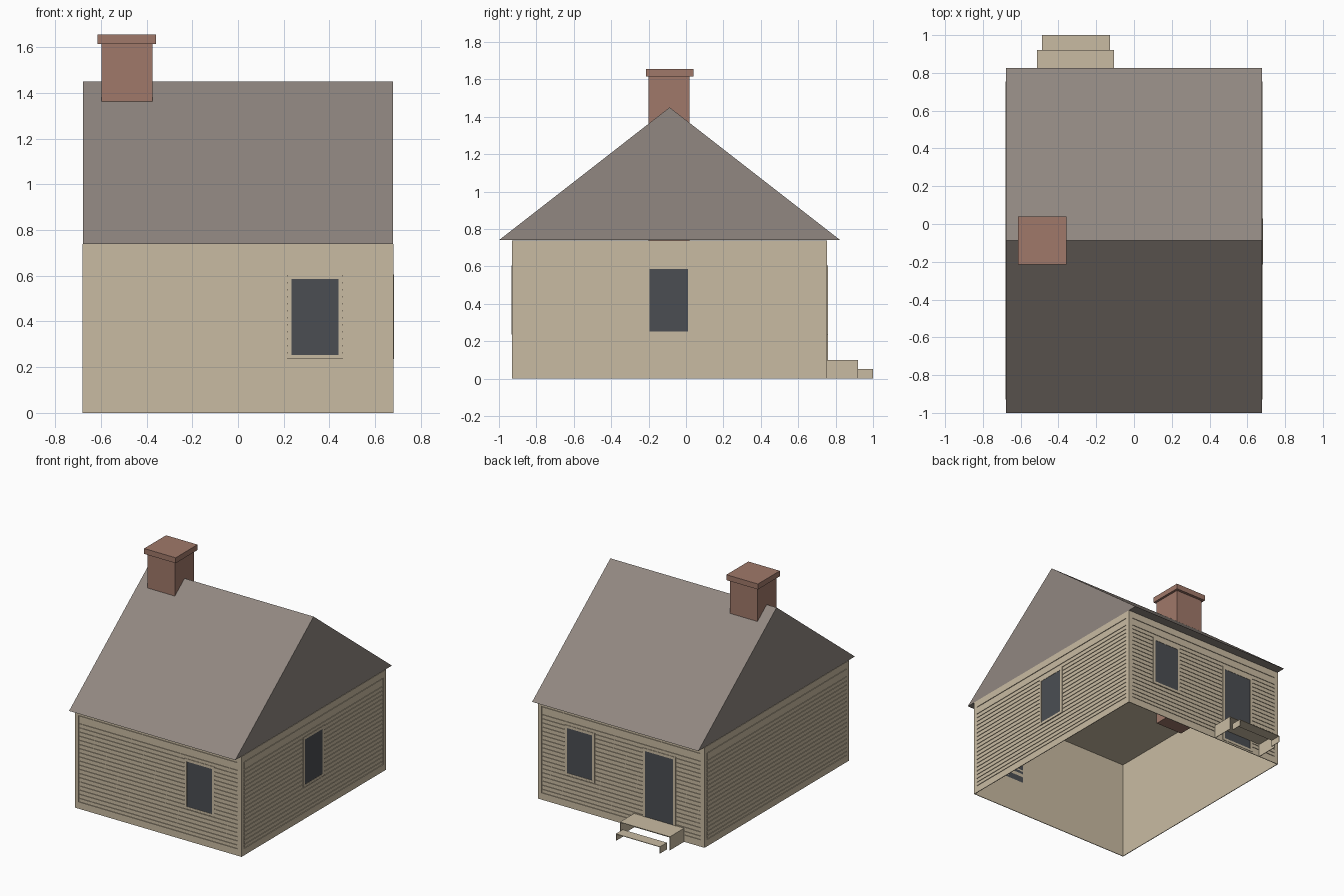
import bpy
import bmesh

cube = bpy.data.objects.get("Cube")
if cube:
    bpy.data.objects.remove(cube, do_unlink=True)


def material(name, rgb):
    m = bpy.data.materials.new(name)
    m.use_nodes = True
    m.diffuse_color = (*rgb, 1)
    m.node_tree.nodes["Principled BSDF"].inputs["Base Color"].default_value = (*rgb, 1)
    return m


BEIGE = material("beige_paint", (0.584, 0.497, 0.361))
SHINGLE = material("grey_brown_shingle", (0.283, 0.244, 0.218))
BRICK = material("red_brick", (0.352, 0.19, 0.144))
GLASS = material("dark_glass", (0.07, 0.076, 0.086))

HALF, FRONT, BACK, EAVE = 0.68, -0.93, 0.755, 0.74
SKIN = 0.005  # thickness of siding and trim


def add_box(bm, lo, hi):
    """Add a box between two corners and return its faces."""
    verts = bmesh.ops.create_cube(bm, size=1)["verts"]
    for v in verts:
        for i in range(3):
            v.co[i] = hi[i] if v.co[i] > 0 else lo[i]
    return list({f for v in verts for f in v.link_faces})


def finish(name, bm, mat):
    mesh = bpy.data.meshes.new(name)
    bmesh.ops.recalc_face_normals(bm, faces=bm.faces)
    bm.to_mesh(mesh)
    bm.free()
    mesh.materials.append(mat)
    obj = bpy.data.objects.new(name, mesh)
    bpy.context.collection.objects.link(obj)
    return obj


def boxes(name, mat, *corners):
    bm = bmesh.new()
    for lo, hi in corners:
        add_box(bm, lo, hi)
    return finish(name, bm, mat)


# Each wall: axis it faces along, direction, plane position, extent
WALLS = {
    "front": (1, -1, FRONT, -HALF, HALF),
    "back": (1, 1, BACK, -HALF, HALF),
    "left": (0, 1, HALF, FRONT, BACK),
    "right": (0, -1, -HALF, FRONT, BACK),
}


def on_wall(wall, u0, u1, z0, z1, d0, d1):
    """Box corners on a wall: u runs along it, d points outward."""
    axis, sign, plane = WALLS[wall][:3]
    a, b = sorted((plane + sign * d0, plane + sign * d1))
    if axis == 1:
        return (u0, a, z0), (u1, b, z1)
    return (a, u0, z0), (b, u1, z1)


def border(wall, u0, u1, z0, z1, w, h0, h1, d0, d1):
    """Four bars around a rectangle: side width w, bottom h0, top h1."""
    return [on_wall(wall, u0, u0 + w, z0, z1, d0, d1),
            on_wall(wall, u1 - w, u1, z0, z1, d0, d1),
            on_wall(wall, u0 + w, u1 - w, z0, z0 + h0, d0, d1),
            on_wall(wall, u0 + w, u1 - w, z1 - h1, z1, d0, d1)]


# House shell, open underneath
bm = bmesh.new()
add_box(bm, (-HALF + SKIN, FRONT + SKIN, 0), (HALF - SKIN, BACK - SKIN, EAVE - SKIN))
bmesh.ops.delete(bm, geom=[f for f in bm.faces if f.calc_center_median().z < 0.01],
                 context="FACES")
finish("wall_shell", bm, BEIGE)

# Corner trim and horizontal siding boards on every wall
lines = [0.052] + [0.08 + 0.0306 * i for i in range(19)] + [0.688]
for wall, (_, _, _, u0, u1) in WALLS.items():
    boxes(wall + "_trim", BEIGE,
          *border(wall, u0, u1, 0, EAVE - 0.001, 0.031, 0.05, 0.05, -SKIN, 0))
    boxes(wall + "_siding", BEIGE,
          *[on_wall(wall, u0 + 0.033, u1 - 0.033, a + 0.003, b - 0.003, -SKIN, -0.0005)
            for a, b in zip(lines, lines[1:])])


# Windows and door: raised frame around a flat pane
def opening(name, wall, u0, u1, z0, z1):
    boxes(name + "_frame", BEIGE,
          *border(wall, u0, u1, z0, z1, 0.02, 0.018, 0.02, -SKIN, 0.003))
    boxes(name + "_pane", GLASS,
          on_wall(wall, u0 + 0.02, u1 - 0.02, z0 + 0.018, z1 - 0.02, -SKIN, 0.001))


opening("front_window", "front", 0.215, 0.46, 0.235, 0.605)
opening("back_window", "back", 0.215, 0.46, 0.235, 0.605)
opening("left_window", "left", -0.215, 0.03, 0.235, 0.605)
opening("back_door", "back", -0.445, -0.175, 0.012, 0.605)

# Gable roof
bm = bmesh.new()
gable = [bm.verts.new((-HALF + 0.002, y, z))
         for y, z in ((-1, EAVE), (0.825, EAVE), (-0.0875, 1.45))]
end = bm.faces.new(gable)
ext = bmesh.ops.extrude_face_region(bm, geom=[end], use_keep_orig=True)
for v in ext["geom"]:
    if isinstance(v, bmesh.types.BMVert):
        v.co.x = HALF - 0.002
finish("gable_roof", bm, SHINGLE)

# Chimney with cap
boxes("chimney_stack", BRICK, ((-0.597, -0.2, 0.64), (-0.375, 0.02, 1.617)))
boxes("chimney_cap", BRICK, ((-0.615, -0.215, 1.615), (-0.358, 0.04, 1.655)))


# Back steps: thin tread on two side panels
def step(name, x0, x1, y0, y1, top, t=0.004):
    boxes(name, BEIGE,
          ((x0, y0, top - t), (x1, y1, top)),
          ((x0, y0, 0), (x0 + t, y1, top - t)),
          ((x1 - t, y0, 0), (x1, y1, top - t)))


step("upper_step", -0.513, -0.105, BACK, 0.92, 0.1)
step("lower_step", -0.488, -0.128, 0.92, 1.0, 0.05)
